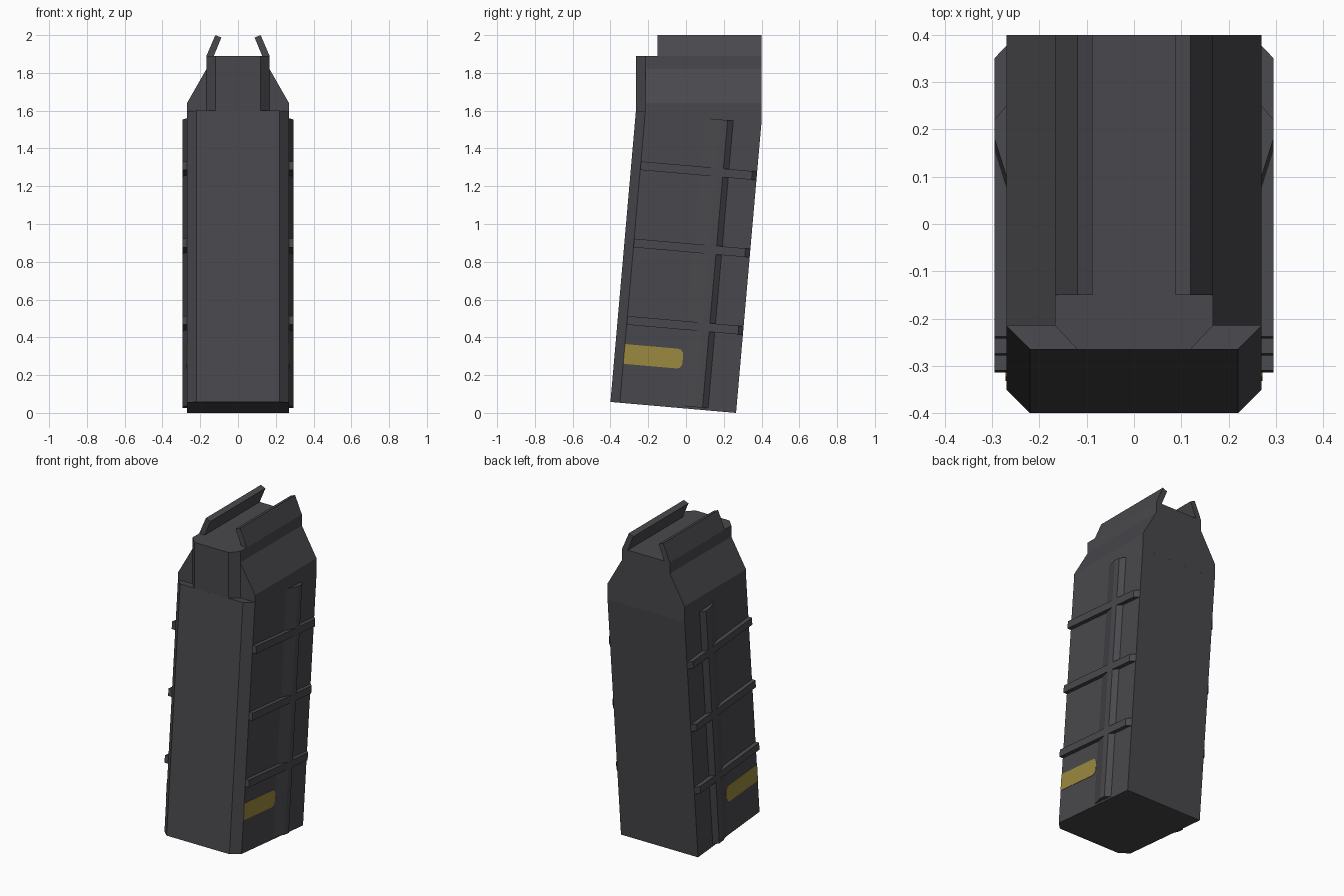
import bpy, bmesh, math
from mathutils import Vector

if "Cube" in bpy.data.objects:
    bpy.data.objects.remove(bpy.data.objects["Cube"])

TILT = math.radians(5)
C, S = math.cos(TILT), math.sin(TILT)
DEPTH, HEIGHT = 0.6675, 1.548      # tilted body depth and length
SIDE, RIB_OUT = 0.27, 0.295        # half widths of body and ribs


def material(name, rgb):
    m = bpy.data.materials.new(name)
    m.diffuse_color = (*rgb, 1)
    m.use_nodes = True
    m.node_tree.nodes["Principled BSDF"].inputs["Base Color"].default_value = m.diffuse_color
    return m


POLYMER = material("dark grey polymer", (0.066, 0.064, 0.072))
YELLOW = material("mustard yellow", (0.33, 0.25, 0.050))


def tilted(x, v, w):
    """Point in the leaning body frame: v runs front to back, w along the body."""
    return Vector((x, -0.4 + v * C + w * S, 0.058 - v * S + w * C))


def seam(y):
    """Height of the sloping joint between body and top section."""
    return 1.6 - math.tan(TILT) * (y + 0.265)


def loft(name, ring_a, ring_b, mat=POLYMER):
    """Closed solid between two matching rings."""
    bm = bmesh.new()
    a = [bm.verts.new(p) for p in ring_a]
    b = [bm.verts.new(p) for p in ring_b]
    n = len(a)
    bm.faces.new(a)
    bm.faces.new(b[::-1])
    for i in range(n):
        j = (i + 1) % n
        bm.faces.new((a[j], a[i], b[i], b[j]))
    bmesh.ops.recalc_face_normals(bm, faces=bm.faces)
    mesh = bpy.data.meshes.new(name)
    bm.to_mesh(mesh)
    bm.free()
    mesh.materials.append(mat)
    ob = bpy.data.objects.new(name, mesh)
    bpy.context.collection.objects.link(ob)
    return ob


def mirrored(half):
    """Complete a half outline across the centre line."""
    return half + [(-x, y) for x, y in reversed(half)]


# Leaning body with chamfered front corners
outline = mirrored([(0.22, 0), (SIDE, 0.05), (SIDE, DEPTH)])
loft("body", [tilted(x, v, 0) for x, v in outline],
     [tilted(x, v, HEIGHT) for x, v in outline])

# Shoulder tapering in towards the neck
taper = mirrored([(SIDE, None), (SIDE, 1.64), (0.167, 1.82)])
loft("shoulder", *[[(x, y, seam(y) if z is None else z) for x, z in taper]
                   for y in (-0.215, 0.4)])

# Upright neck with chamfered front corners
outline = mirrored([(0.12, -0.265), (0.167, -0.215), (0.167, 0.4)])
loft("neck", [(x, y, seam(y)) for x, y in outline],
     [(x, y, 1.89) for x, y in outline])

for side, label in ((1, "right"), (-1, "left")):
    # Feed lip leaning inwards
    lip = [(0.167, 1.89), (0.12, 2.0), (0.088, 1.987), (0.128, 1.89)]
    loft(f"{label}_feed_lip", *[[(side * x, y, z) for x, z in lip]
                                for y in (-0.15, 0.4)])

    # Cross ribs with a sloped rear end
    rib = [(0.26, 0.05), (RIB_OUT, 0.05), (RIB_OUT, DEPTH - 0.026),
           (SIDE, DEPTH), (0.26, DEPTH)]
    for i in range(3):
        w = 0.415 + 0.411 * i
        loft(f"{label}_cross_rib_{i + 1}",
             [tilted(side * x, v, w) for x, v in rib],
             [tilted(side * x, v, w + 0.046) for x, v in rib])

    # Long rib with a gentle front slope and a steep rear slope
    spine = [(0.26, 0.368), (SIDE, 0.368), (RIB_OUT, 0.448),
             (RIB_OUT, 0.488), (SIDE, 0.518), (0.26, 0.518)]
    loft(f"{label}_long_rib", [tilted(side * x, v, 0.012) for x, v in spine],
         [tilted(side * x, v, 1.54) for x, v in spine])

    # Yellow marker plate with rounded rear corners
    r = 0.03
    marker = [(0.05, 0.312), (0.05, 0.207)]
    for cw, start in ((0.207 + r, -90), (0.312 - r, 0)):
        for k in range(4):
            t = math.radians(start + 30 * k)
            marker.append((0.362 - r + r * math.cos(t), cw + r * math.sin(t)))
    loft(f"{label}_marker", *[[tilted(side * x, v, w) for v, w in marker]
                              for x in (SIDE - 0.004, SIDE + 0.002)], mat=YELLOW)
